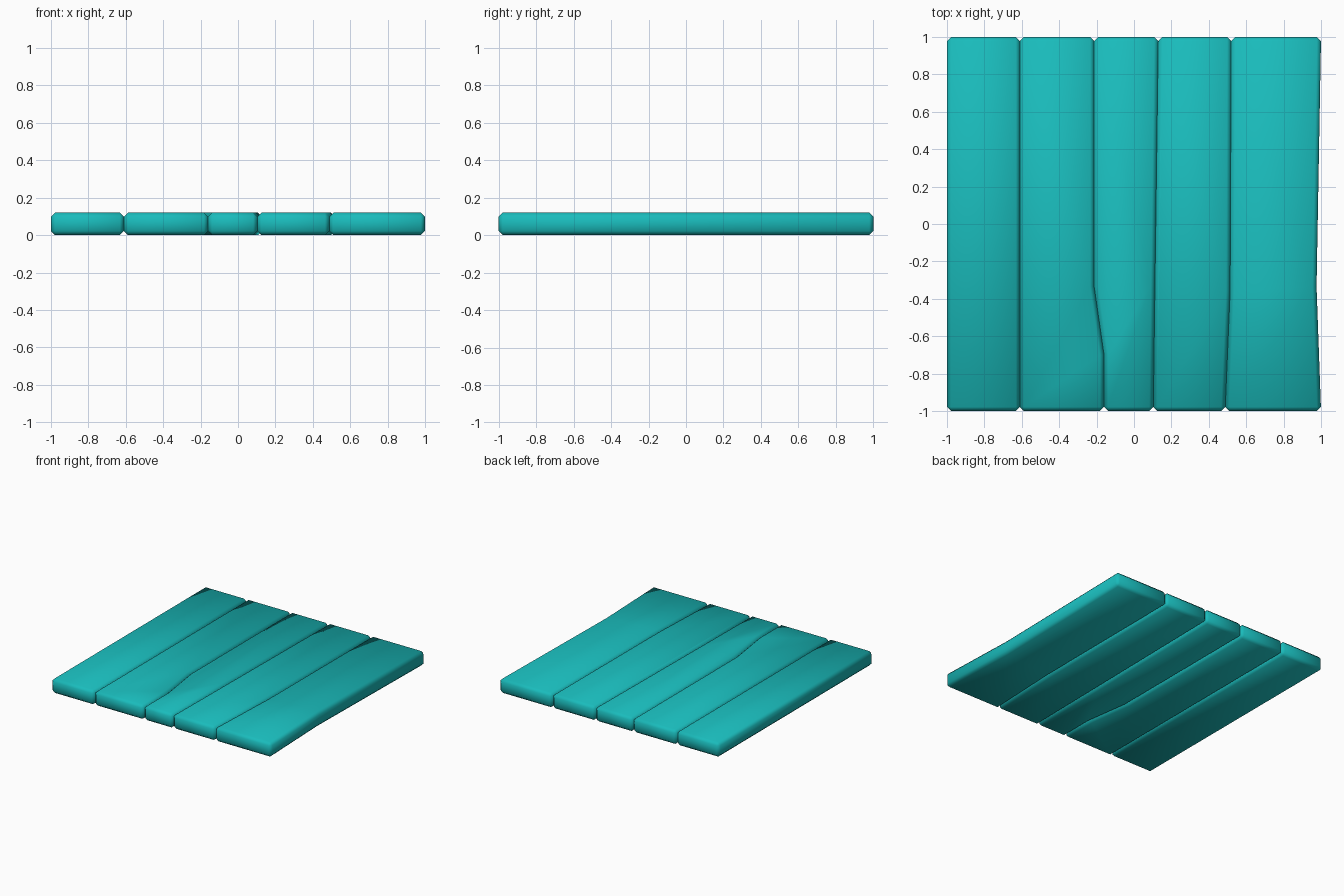
import bpy, bmesh, math

if "Cube" in bpy.data.objects:
    bpy.data.objects.remove(bpy.data.objects["Cube"])

HEIGHT = 0.12
CHAMFER = 0.022

teal = bpy.data.materials.new("teal")
teal.diffuse_color = (0.01, 0.5, 0.5, 1)
teal.use_nodes = True
teal.node_tree.nodes["Principled BSDF"].inputs["Base Color"].default_value = teal.diffuse_color

# Seams between planks, each a path of (x, y) from front to back
seams = [
    [(-1, -1), (-1, 1)],
    [(-0.61, -1), (-0.61, 1)],
    [(-0.16, -1), (-0.16, -0.7), (-0.213, -0.335), (-0.213, 1)],
    [(0.103, -1), (0.112, -0.33), (0.13, 1)],
    [(0.487, -1), (0.514, -0.36), (0.52, 1)],
    [(1, -1), (0.976, -0.335), (1, 1)],
]


def plank(name, left, right):
    """Extrude the outline between two seams and chamfer its sharp edges."""
    bm = bmesh.new()
    outline = right + left[::-1]
    base = bm.faces.new([bm.verts.new((x, y, 0)) for x, y in outline])
    top = bmesh.ops.extrude_face_region(bm, geom=[base], use_keep_orig=True)
    for v in top["geom"]:
        if isinstance(v, bmesh.types.BMVert):
            v.co.z = HEIGHT
    bmesh.ops.recalc_face_normals(bm, faces=bm.faces)
    # Chamfer everything except the gentle bends along the sides
    sharp = [e for e in bm.edges if e.calc_face_angle(0) > math.radians(30)]
    bmesh.ops.bevel(bm, geom=sharp, offset=CHAMFER, segments=1,
                    affect='EDGES', clamp_overlap=False)
    mesh = bpy.data.meshes.new(name)
    bm.to_mesh(mesh)
    bm.free()
    mesh.materials.append(teal)
    obj = bpy.data.objects.new(name, mesh)
    bpy.context.collection.objects.link(obj)
    bpy.ops.object.select_all(action='DESELECT')
    obj.select_set(True)
    bpy.context.view_layer.objects.active = obj
    bpy.ops.object.shade_smooth_by_angle(angle=math.radians(60))


# Five floor planks, left to right
for i in range(len(seams) - 1):
    plank(f"plank_{i + 1}", seams[i], seams[i + 1])
